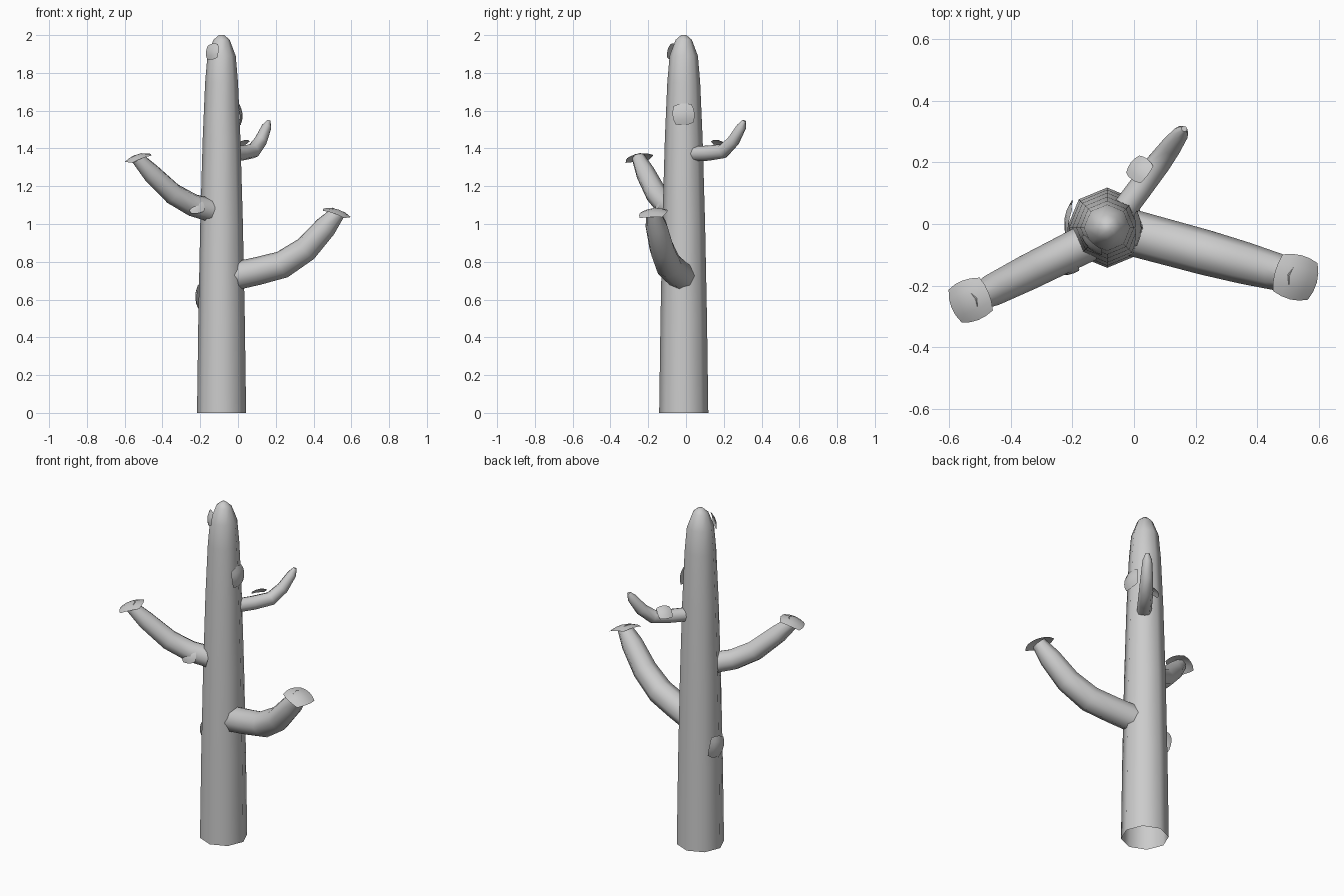
import bpy, bmesh, math
from mathutils import Vector, Matrix

cube = bpy.data.objects.get("Cube")
if cube:
    bpy.data.objects.remove(cube, do_unlink=True)

grey = bpy.data.materials.new("stone_grey")
grey.use_nodes = True
GREY = (0.6, 0.6, 0.6, 1)
grey.diffuse_color = GREY
grey.node_tree.nodes["Principled BSDF"].inputs["Base Color"].default_value = GREY


def finish(name, bm, fix_normals=True):
    if fix_normals:
        bmesh.ops.recalc_face_normals(bm, faces=bm.faces)
    mesh = bpy.data.meshes.new(name)
    bm.to_mesh(mesh)
    bm.free()
    mesh.materials.append(grey)
    ob = bpy.data.objects.new(name, mesh)
    bpy.context.collection.objects.link(ob)
    bpy.ops.object.select_all(action='DESELECT')
    ob.select_set(True)
    bpy.context.view_layer.objects.active = ob
    bpy.ops.object.shade_smooth_by_angle(angle=math.radians(60))
    return ob


def tube(name, path, radii, side, sides=8, cap_start=True):
    """Eight-sided tapering tube; side is a fixed axis square to the bend."""
    pts = [Vector(p) for p in path]
    side = Vector(side).normalized()
    bm = bmesh.new()
    rings = []
    for i, (p, r) in enumerate(zip(pts, radii)):
        tangent = (pts[min(i + 1, len(pts) - 1)] - pts[max(i - 1, 0)]).normalized()
        up = tangent.cross(side).normalized()
        turns = [2 * math.pi * k / sides for k in range(sides)]
        rings.append([bm.verts.new(p + r * (math.cos(a) * side + math.sin(a) * up))
                      for a in turns])
    for a, b in zip(rings, rings[1:]):
        for k in range(sides):
            j = (k + 1) % sides
            bm.faces.new((a[k], a[j], b[j], b[k]))
    if cap_start:
        bm.faces.new(rings[0])
    bm.faces.new(rings[-1])
    return finish(name, bm)


def flap(name, centre, normal, along, half, droop=0.25):
    """Thin rounded square patch, gently domed away from what it sits on."""
    n = Vector(normal).normalized()
    x = Vector(along)
    x = (x - x.dot(n) * n).normalized()
    y = n.cross(x)
    frame = Matrix((x, y, n)).transposed()
    bm = bmesh.new()
    bmesh.ops.create_grid(bm, x_segments=4, y_segments=4, size=1)
    for v in bm.verts:
        u, w = v.co.x, v.co.y
        flat = Vector((u * (1 - 0.17 * w * w), w * (1 - 0.17 * u * u), 0))
        flat.z = -droop * flat.length_squared
        v.co = Vector(centre) + frame @ (flat * half)
    return finish(name, bm, False)


# Trunk, open underneath with a rounded top
profile = [(0, .13), (.5, .123), (1, .113), (1.45, .1), (1.75, .087),
           (1.89, .075), (1.975, .043), (2, .014)]
tube("trunk", [(-.087, -.012, z) for z, r in profile], [r for z, r in profile],
     (1, 0, 0), cap_start=False)

# Three upward-bending arms, each in its own vertical plane: (x, z) -> y = a + b x
def arm(name, points, radii, a, b):
    tube(name, [(x, a + b * x, z) for x, z in points], radii, (-b, 1, 0))

arm("left_arm", [(-.015, .725), (.1, .75), (.235, .785), (.36, .867), (.465, .985), (.53, 1.06)],
    [.075, .074, .073, .068, .06, .04], -.03, -.27)
arm("right_arm", [(-.15, 1.075), (-.24, 1.1), (-.345, 1.16), (-.46, 1.27), (-.535, 1.35)],
    [.062, .06, .058, .052, .036], .015, .5)
arm("back_arm", [(-.035, 1.372), (.02, 1.375), (.08, 1.386), (.12, 1.44), (.152, 1.515), (.163, 1.547)],
    [.04, .04, .039, .034, .026, .01], .09, 1.34)

# Flaps on the arm tips
flap("left_arm_tip_flap", (.53, -.175, 1.077), (.3, -.12, .95), (1, -.27, 0), .074)
flap("right_arm_tip_flap", (-.536, -.25, 1.367), (-.3, -.15, .95), (-1, -.4, 0), .069)

# Flaps on the sides of the arms
flap("back_arm_side_flap", (.012, .182, 1.43), (-.45, .35, .8), (.6, .8, 0), .042)
flap("right_arm_side_flap", (-.22, -.158, 1.1), (.1, -.9, .4), (1, 0, .25), .043)

# Flaps on the trunk
flap("upper_trunk_flap", (-.144, -.078, 1.915), (-.65, -.72, .2), (0, .2, 1), .044)
flap("left_trunk_flap", (.024, -.013, 1.582), (1, 0, .08), (0, 1, .1), .058)
flap("right_trunk_flap", (-.226, .015, .615), (-1, .12, 0), (0, 1, .3), .062)
